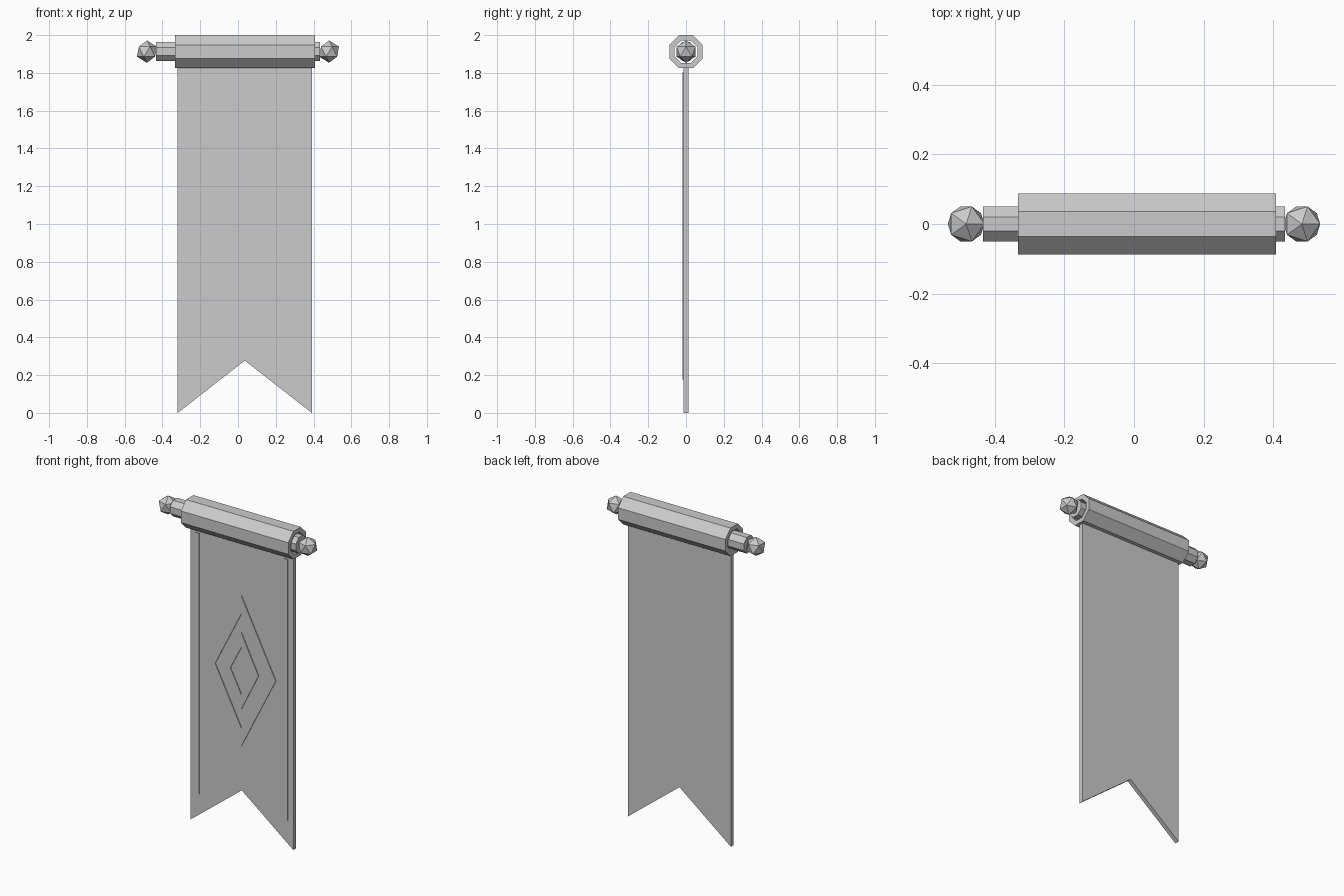
import bpy, bmesh, math

if "Cube" in bpy.data.objects:
    bpy.data.objects.remove(bpy.data.objects["Cube"])

grey = bpy.data.materials.new("plain_grey")
grey.diffuse_color = (0.6, 0.6, 0.6, 1)
grey.use_nodes = True
grey.node_tree.nodes["Principled BSDF"].inputs["Base Color"].default_value = grey.diffuse_color

CX = 0.036           # centre line of the cloth
ROD_Z = 1.9125       # height of the rod axis
Y_BACK, Y_FRONT, Y_TRIM = 0.013, -0.014, -0.019


def finish(name, bm):
    bmesh.ops.recalc_face_normals(bm, faces=bm.faces)
    me = bpy.data.meshes.new(name)
    bm.to_mesh(me)
    bm.free()
    me.materials.append(grey)
    ob = bpy.data.objects.new(name, me)
    bpy.context.collection.objects.link(ob)
    return ob


def loft(name, rings, close_ends):
    """Skin equal-length point rings; join last to first, or cap the ends."""
    bm = bmesh.new()
    rows = [[bm.verts.new(p) for p in r] for r in rings]
    n = len(rows[0])
    pairs = list(zip(rows, rows[1:]))
    if close_ends:
        bm.faces.new(rows[0])
        bm.faces.new(rows[-1])
    else:
        pairs.append((rows[-1], rows[0]))
    for a, b in pairs:
        for i in range(n):
            j = (i + 1) % n
            bm.faces.new((a[i], a[j], b[j], b[i]))
    return finish(name, bm)


def plate(name, outline, y0, y1):
    return loft(name, [[(x, y, z) for x, z in outline] for y in (y0, y1)], True)


def octagon(x, apothem):
    r = apothem / math.cos(math.pi / 8)
    angles = [math.pi / 8 + i * math.pi / 4 for i in range(8)]
    return [(x, r * math.cos(a), ROD_Z + r * math.sin(a)) for a in angles]


def diamond(y, w, h, z=1.023):
    return [(CX + w, y, z), (CX, y, z + h), (CX - w, y, z), (CX, y, z - h)]


# Swallow-tailed cloth
W = 0.355
plate("cloth", [(CX - W, 0), (CX, 0.277), (CX + W, 0),
                (CX + W, 1.84), (CX - W, 1.84)], Y_BACK, Y_FRONT)

# Raised border stripes
for side, name in ((-1, "left_stripe"), (1, "right_stripe")):
    a, b = CX + side * 0.292, CX + side * 0.320
    plate(name, [(a, 0.177), (b, 0.177), (b, 1.803), (a, 1.803)],
          Y_FRONT + 0.002, Y_TRIM)

# Raised diamond outlines
for name, wo, ho, wi, hi in (("outer_diamond", 0.237, 0.468, 0.181, 0.356),
                             ("inner_diamond", 0.118, 0.237, 0.076, 0.147)):
    y = Y_FRONT + 0.002
    loft(name, [diamond(y, wo, ho), diamond(Y_TRIM, wo, ho),
                diamond(Y_TRIM, wi, hi), diamond(y, wi, hi)], False)

# Open octagonal sleeve around the rod
X0, X1 = -0.333, 0.408
loft("sleeve", [octagon(X0, 0.0875), octagon(X1, 0.0875),
                octagon(X1, 0.06), octagon(X0, 0.06)], False)

# Rod
loft("rod", [octagon(-0.434, 0.05), octagon(0.434, 0.05)], True)

# Faceted end knobs
for side, name in ((-1, "left_knob"), (1, "right_knob")):
    bm = bmesh.new()
    bmesh.ops.create_icosphere(bm, subdivisions=1, radius=0.059)
    bmesh.ops.translate(bm, verts=bm.verts, vec=(side * 0.482, 0, ROD_Z))
    finish(name, bm)
